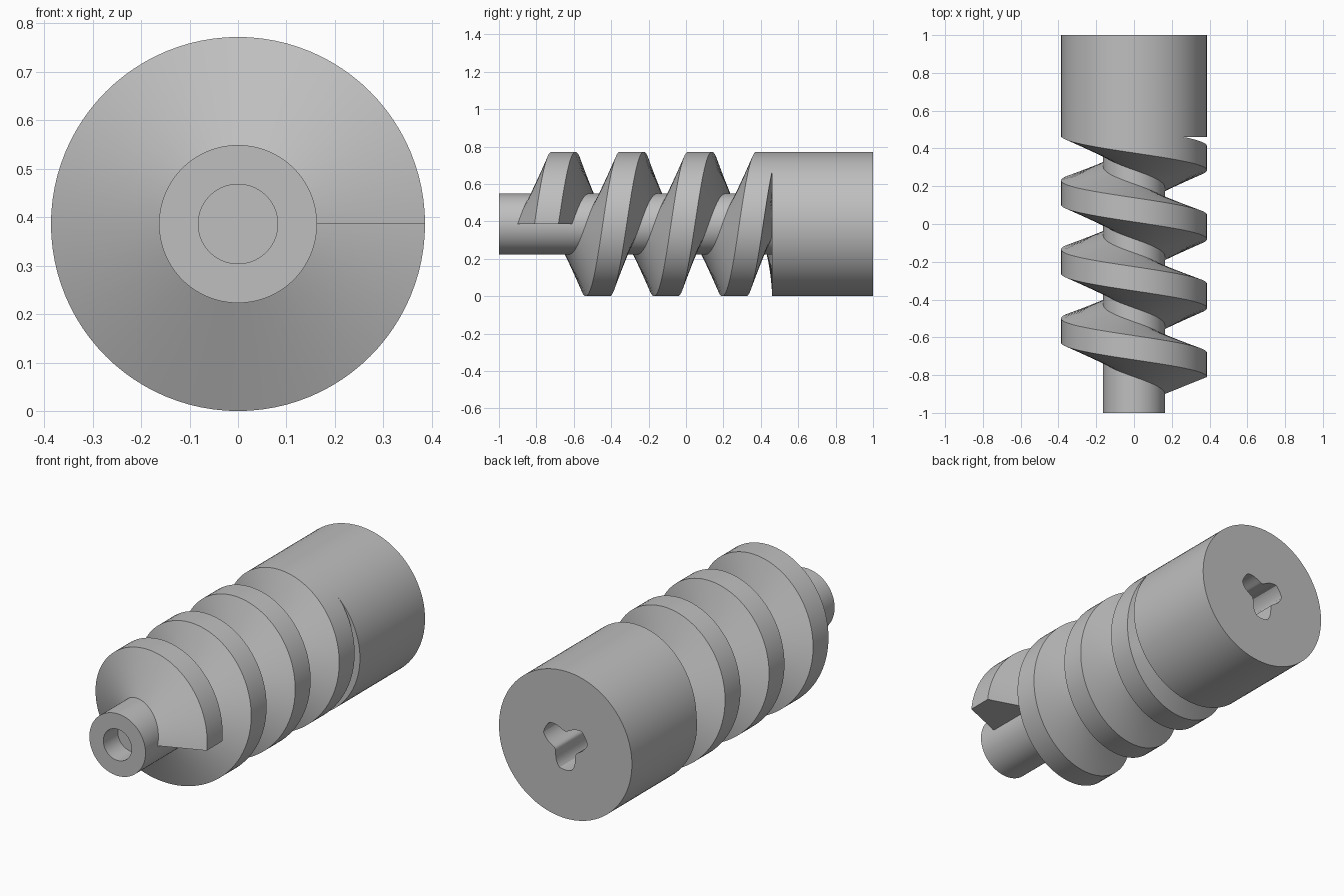
import bpy, bmesh
from math import sin, cos, pi, radians

cube = bpy.data.objects.get("Cube")
if cube:
    bpy.data.objects.remove(cube, do_unlink=True)

OUTER = 0.386       # body and thread crest radius, also the axis height
SHAFT = 0.163
BORE = 0.082
BODY_START = 0.46
PITCH = 0.365
SEG = 96            # sides per turn

steel = bpy.data.materials.new("grey_steel")
steel.use_nodes = True
grey = (0.52, 0.52, 0.52, 1)
steel.diffuse_color = grey
steel.node_tree.nodes["Principled BSDF"].inputs["Base Color"].default_value = grey


def polar(radius, angle, y):
    return radius * cos(angle), y, OUTER + radius * sin(angle)


def socket(angle):
    """Three-lobed drive socket outline."""
    return min(0.132, 0.106 + 0.036 * cos(3 * (angle - radians(30))))


def round_of(radius):
    return lambda angle: radius


def loft(bm, loops, closed):
    """Skin a list of vertex loops and cap both ends."""
    for a, b in zip(loops, loops[1:]):
        n = len(a)
        for i in range(n):
            j = (i + 1) % n
            bm.faces.new((a[i], a[j], b[j], b[i]))
    if closed:
        bm.faces.new(loops[0])
        bm.faces.new(loops[-1])


def finish(bm, name):
    bmesh.ops.recalc_face_normals(bm, faces=bm.faces)
    mesh = bpy.data.meshes.new(name)
    bm.to_mesh(mesh)
    bm.free()
    mesh.materials.append(steel)
    obj = bpy.data.objects.new(name, mesh)
    bpy.context.collection.objects.link(obj)
    bpy.ops.object.select_all(action="DESELECT")
    obj.select_set(True)
    bpy.context.view_layer.objects.active = obj
    bpy.ops.object.shade_smooth_by_angle(angle=radians(25))


# Shaft with blind front bore, stepping up to the rear body with its socket
bm = bmesh.new()
profile = [
    (-0.88, round_of(BORE)), (-1, round_of(BORE)),
    (-1, round_of(SHAFT)), (BODY_START, round_of(SHAFT)),
    (BODY_START, round_of(OUTER)), (1, round_of(OUTER)),
    (1, socket), (0.5, socket),
]
angles = [2 * pi * i / SEG for i in range(SEG)]
rings = [[bm.verts.new(polar(radius(a), a, y)) for a in angles]
         for y, radius in profile]
loft(bm, rings, True)
finish(bm, "shaft_and_body")

# Trapezoid thread, starting with a flat end and running into the body
bm = bmesh.new()
root = SHAFT - 0.01
section = [(root, -0.904), (OUTER, -0.81), (OUTER, -0.682), (root, -0.606)]
sections = []
for i in range(int(3.75 * SEG) + 1):
    turn = i / SEG
    sections.append([
        bm.verts.new(polar(r, 2 * pi * turn, min(y + PITCH * turn, BODY_START)))
        for r, y in section])
loft(bm, sections, False)
bm.faces.new(sections[0])
bmesh.ops.dissolve_degenerate(bm, dist=0.0001, edges=bm.edges)
finish(bm, "screw_thread")
